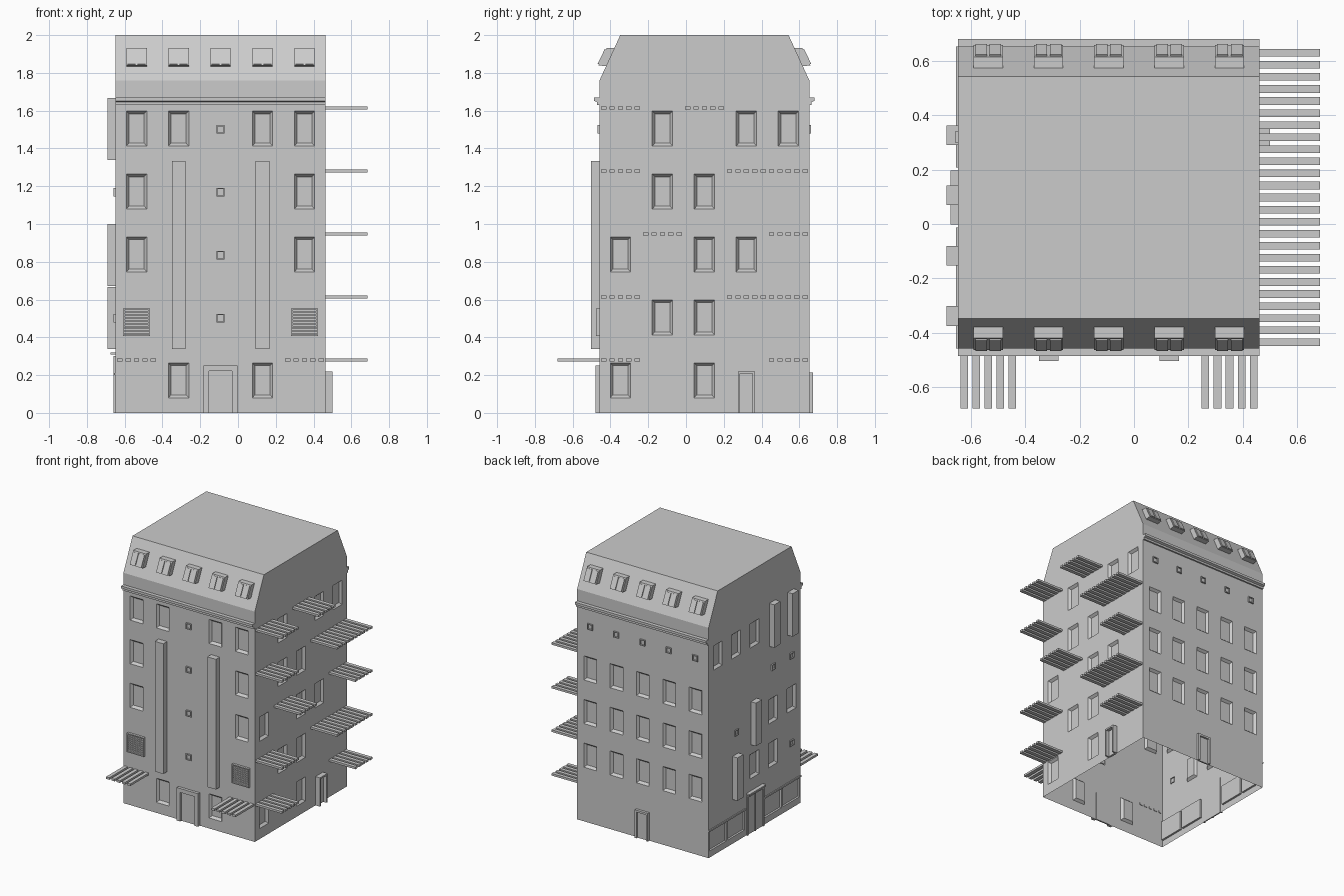
import bpy, bmesh, math
from mathutils import Vector

if "Cube" in bpy.data.objects:
    bpy.data.objects.remove(bpy.data.objects["Cube"])

X0, X1, Y0, Y1 = -0.648, 0.463, -0.458, 0.653
C = (X1 - X0) / 5          # column width
H = 1 / 3                  # storey height

# Facade frames: (u along wall, z, d outward) -> world
FACES = {
    "front": lambda u, z, d: Vector((X0 + u, Y0 - d, z)),
    "back": lambda u, z, d: Vector((X0 + u, Y1 + d, z)),
    "right": lambda u, z, d: Vector((X1 + d, Y0 + u, z)),
    "left": lambda u, z, d: Vector((X0 - d, Y0 + u, z)),
}


def finish(name, bm, weld=True):
    if weld:
        bmesh.ops.remove_doubles(bm, verts=bm.verts, dist=1e-5)
    bmesh.ops.recalc_face_normals(bm, faces=bm.faces)
    me = bpy.data.meshes.new(name)
    bm.to_mesh(me)
    bm.free()
    ob = bpy.data.objects.new(name, me)
    bpy.context.collection.objects.link(ob)
    return ob


def add_box(bm, face, u0, u1, z0, z1, d0, d1):
    P = FACES[face]
    v = [bm.verts.new(P(u, z, d)) for d in (d0, d1) for u, z in
         ((u0, z0), (u1, z0), (u1, z1), (u0, z1))]
    for f in ((0, 1, 2, 3), (4, 5, 6, 7), (0, 1, 5, 4), (1, 2, 6, 5), (2, 3, 7, 6), (3, 0, 4, 7)):
        bm.faces.new([v[i] for i in f])


def boxes(name, face, specs):
    bm = bmesh.new()
    for s in specs:
        add_box(bm, face, *s)
    return finish(name, bm, weld=False)


def rings(bm, P, loops):
    """Nested rectangles (u0,u1,z0,z1,d) bridged together, last one filled."""
    prev = None
    for u0, u1, z0, z1, d in loops:
        cur = [bm.verts.new(P(u, z, d)) for u, z in ((u0, z0), (u1, z0), (u1, z1), (u0, z1))]
        if prev:
            for i in range(4):
                j = (i + 1) % 4
                bm.faces.new((prev[i], prev[j], cur[j], cur[i]))
        prev = cur
    bm.faces.new(prev)


def extrude_x(bm, prof, x0, x1, closed=True):
    a = [bm.verts.new((x0, y, z)) for y, z in prof]
    b = [bm.verts.new((x1, y, z)) for y, z in prof]
    n = len(prof)
    for i in range(n if closed else n - 1):
        j = (i + 1) % n
        bm.faces.new((a[i], a[j], b[j], b[i]))
    bm.faces.new(a)
    bm.faces.new(b)


# Walls: w = recessed window, v = small vent, s = shopfront recess; rows from ground up
LAYOUT = {
    "front": (".w.w.", "..v..", "w.v.w", "w.v.w", "wwvww"),
    "back": (".....", "wwwww", "wwwww", "wwwww", "vvvvv"),
    "right": ("w.w..", ".ww..", "w.ww.", ".ww..", ".w.ww"),
    "left": ("ss.ss", "vww..", "ww.v.", "vv...", "..www"),
}
bm = bmesh.new()
for face, rows in LAYOUT.items():
    for k, row in enumerate(rows):
        for c, kind in enumerate(row):
            u, z = c * C, k * H
            m = u + C / 2
            loops = [(u, u + C, z, z + H, 0)]
            if kind == "w":
                loops += [(m - .054, m + .054, z + .08, z + .265, 0),
                          (m - .04, m + .04, z + .095, z + .25, -.018)]
            elif kind == "v":
                loops += [(m - .022, m + .022, z + .145, z + .19, 0),
                          (m - .022, m + .022, z + .145, z + .19, .01),
                          (m - .016, m + .016, z + .151, z + .184, .01),
                          (m - .016, m + .016, z + .151, z + .184, 0)]
            elif kind == "s":
                r = (u + .01, u + C - .01, .05, .2)
                loops += [(*r, 0), (*r, -.015)]
            rings(bm, FACES[face], loops)
# Mansard roof storey
T = 5 * H
extrude_x(bm, [(Y0, T), (Y0, 1.76), (Y0 + .11, 2), (Y0 + C, 2), (Y1 - C, 2),
               (Y1 - .11, 2), (Y1, 1.76), (Y1, T)], X0, X1, closed=False)
finish("building_shell", bm)

# Cornices and dormers, same on front and back
W = 5 * C
for face, wall, s in (("front", Y0, 1), ("back", Y1, -1)):
    bm = bmesh.new()
    prof = [(.0, 1.63), (-.012, 1.63), (-.012, 1.645), (-.028, 1.652), (-.028, 1.67), (0, 1.67)]
    extrude_x(bm, [(wall + s * d, z) for d, z in prof], X0, X1)
    finish(face + "_cornice", bm)
    bm = bmesh.new()
    panes = bmesh.new()
    for c in range(5):
        xm = X0 + (c + .5) * C
        prof = [(-.006, 1.84), (.038, 1.932), (.08, 1.932), (.035, 1.835)]
        extrude_x(bm, [(wall + s * d, z) for d, z in prof], xm - .054, xm + .054)
        for e in (-1, 1):
            pp = [(-.007, 1.848), (.031, 1.926), (.04, 1.922), (.004, 1.844)]
            extrude_x(panes, [(wall + s * (d - .003), z) for d, z in pp],
                      xm + e * .026 - .021, xm + e * .026 + .021)
    finish(face + "_dormers", bm)
    finish(face + "_dormer_panes", panes)


# Slatted awnings
def awning(face, col, k):
    z = k * H + .272
    boxes(f"{face}_awning_{k}_{col}", face,
          [((col + (i + .5) / 5) * C - .014, (col + (i + .5) / 5) * C + .014,
            z, z + .016, -.005, .222) for i in range(5)])


for k, cols in enumerate(((0, 4), (0, 3, 4), (1, 4), (0, 3, 4), (0, 2))):
    for c in cols:
        awning("right", c, k)
for c in (0, 4):
    awning("front", c, 0)

# Tall ducts on the front
for c in (1, 3):
    m = (c + .5) * C
    boxes("front_duct", "front", [(m - .036, m + .036, H + .005, 4 * H, 0, .046)])

# Louvred vents on the front
for c in (0, 4):
    m = (c + .5) * C
    parts = [(m - .072, m + .072, z, z + .008, 0, .018) for z in (.408, .545)]
    parts += [(m + e - .004, m + e + .004, .41, .552, 0, .018) for e in (-.068, .068)]
    parts += [(m - .066, m + .066, .42 + i * .0155, .43 + i * .0155, 0, .014) for i in range(8)]
    boxes("front_louvre", "front", parts)

# Box ducts on the left side
for c, k in ((3, 1), (2, 2), (1, 4), (0, 4)):
    m = (c + .5) * C + .008
    boxes("left_duct", "left", [(m - .036, m + .036, k * H + .005, (k + 1) * H, 0, .042)])


# Door portals: jambs, lintel, leaf
def portal(face, col, w, h, proj, jamb):
    m = (col + .5) * C
    boxes(face + "_door_portal", face, [
        (m - w / 2, m - w / 2 + jamb, 0, h, 0, proj),
        (m + w / 2 - jamb, m + w / 2, 0, h, 0, proj),
        (m - w / 2 + jamb, m + w / 2 - jamb, h - jamb, h, 0, proj)])
    boxes(face + "_door_leaf", face,
          [(m - w / 2 + jamb, m + w / 2 - jamb, 0, h - jamb, -.005, proj * .3)])


portal("front", 2, .18, .252, .022, .03)
portal("back", 2, .11, .215, .02, .015)
portal("right", 3, .09, .22, .038, .012)
portal("left", 2, .2, .3, .012, .012)
m = 2.5 * C
boxes("left_door_mullion", "left", [(m - .006, m + .006, 0, .29, 0, .01)])
boxes("left_door_canopy", "left", [(m - .1, m + .1, .308, .32, 0, .028)])

# Thin sill along the left shopfront
boxes("left_shop_sill", "left", [(0, 2 * C, .2, .212, 0, .008), (3 * C, 5 * C, .2, .212, 0, .008)])
